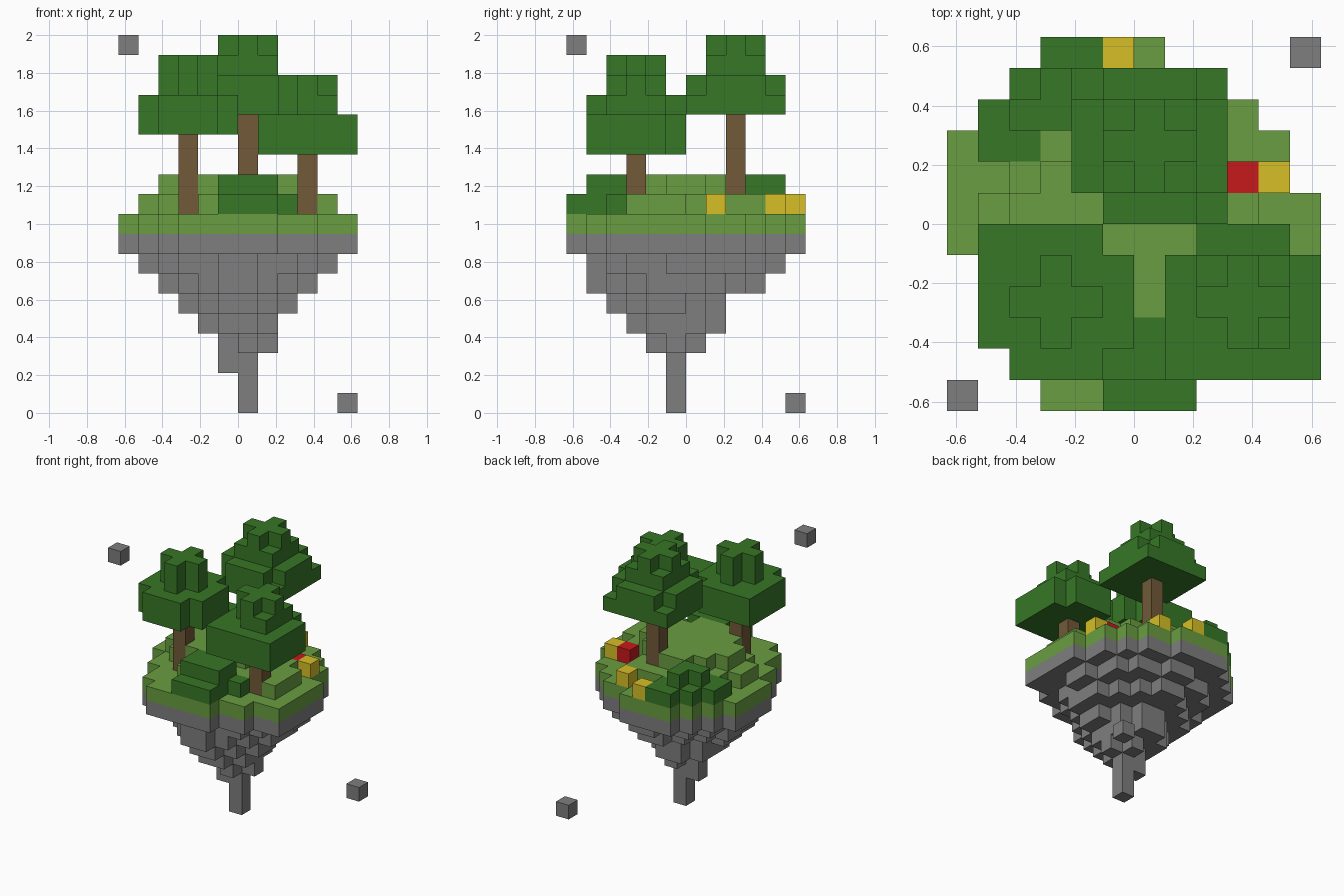
import bpy
import bmesh
from mathutils import Vector

U = 2 / 19          # edge of one block
HALF = 6            # the plan is twelve blocks wide

cube = bpy.data.objects.get("Cube")
if cube:
    bpy.data.objects.remove(cube, do_unlink=True)


def material(name, colour):
    mat = bpy.data.materials.new(name)
    mat.use_nodes = True
    rgba = (*colour, 1)
    mat.diffuse_color = rgba
    bsdf = next(n for n in mat.node_tree.nodes if n.type == "BSDF_PRINCIPLED")
    bsdf.inputs["Base Color"].default_value = rgba
    return mat


stone = material("stone grey", (.21, .21, .21))
grass = material("grass green", (.142, .34, .052))
leaf = material("leaf green", (.038, .184, .02))
bark = material("bark brown", (.165, .102, .04))
red = material("flower red", (.57, .01, .012))
yellow = material("flower yellow", (.67, .52, .02))


def box(xs, ys, zs):
    """All block cells within inclusive ranges."""
    return {(i, j, k)
            for i in range(xs[0], xs[1] + 1)
            for j in range(ys[0], ys[1] + 1)
            for k in range(zs[0], zs[1] + 1)}


def rows(first, level, spans):
    """One layer, given as a span of blocks for each successive row."""
    cells = set()
    for j, span in enumerate(spans, first):
        cells |= box(span, (j, j), (level, level))
    return cells


def oval(xs, ys, level):
    """One layer inside a rectangle, between a diamond and an ellipse."""
    cx, cy = sum(xs) / 2, sum(ys) / 2
    rx, ry = (xs[1] - xs[0] + 1) / 2, (ys[1] - ys[0] + 1) / 2
    return {c for c in box(xs, ys, (level, level))
            if (abs(c[0] - cx) / rx) ** 1.45 + (abs(c[1] - cy) / ry) ** 1.45 < 1}


def plus(x, y, zs):
    return box((x - 1, x + 1), (y, y), zs) | box((x, x), (y - 1, y + 1), zs)


def square(x, y, r, zs):
    return box((x - r, x + r), (y - r, y + r), zs)


def column(x, y, zs):
    return box((x, x), (y, y), zs)


def blocks(name, cells, mat):
    """Outer skin of a set of block cells as one flat-faced mesh."""
    bm = bmesh.new()
    for cell in sorted(cells):
        centre = Vector(cell) + Vector((.5 - HALF, .5 - HALF, .5))
        for axis in range(3):
            for sign in (-1, 1):
                near = list(cell)
                near[axis] += sign
                if tuple(near) in cells:
                    continue
                n, a, b = Vector(), Vector(), Vector()
                n[axis] = sign / 2
                a[(axis + 1) % 3] = sign / 2
                b[(axis + 2) % 3] = .5
                ring = (-a - b, a - b, a + b, b - a)
                bm.faces.new([bm.verts.new((centre + n + c) * U) for c in ring])
    bmesh.ops.remove_doubles(bm, verts=bm.verts, dist=U / 100)
    mesh = bpy.data.meshes.new(name)
    bm.to_mesh(mesh)
    bm.free()
    mesh.materials.append(mat)
    ob = bpy.data.objects.new(name, mesh)
    bpy.context.collection.objects.link(ob)


# Island plan, front row to back row
plan = [(3, 7), (2, 9), (2, 11), (1, 11), (1, 11), (0, 11),
        (0, 11), (0, 10), (0, 10), (1, 9), (2, 8), (3, 6)]

# Tapering rock underside
rock = rows(0, 8, plan) | column(6, 5, (0, 2)) | column(5, 5, (2, 2))
for level, xs, ys in ((3, (5, 7), (4, 6)), (4, (4, 7), (3, 7)),
                      (5, (3, 8), (2, 7)), (6, (2, 9), (1, 9)),
                      (7, (1, 10), (1, 10))):
    rock |= oval(xs, ys, level)
blocks("rock_underside", rock, stone)

# Trunks
front_right_trunk = column(3, 3, (10, 13))
front_left_trunk = column(9, 3, (10, 12))
back_trunk = column(6, 8, (11, 14))
blocks("front_right_trunk", front_right_trunk, bark)
blocks("front_left_trunk", front_left_trunk, bark)
blocks("back_trunk", back_trunk, bark)

# Bushes
front_bush = box((5, 7), (0, 2), (10, 10)) | box((5, 7), (1, 2), (11, 11))
front_bush |= column(8, 2, (10, 10))
back_bush = rows(8, 10, [(1, 2), (1, 3), (2, 4), (3, 4)])
back_bush |= rows(9, 11, [(2, 3), (3, 3)])
blocks("front_bush", front_bush, leaf)
blocks("back_bush", back_bush, leaf)

# Stepped grass top, left open around the flowers
turf = rows(0, 9, plan)
turf |= oval((1, 10), (2, 9), 10) | oval((2, 8), (3, 8), 11)
turf |= box((10, 10), (3, 4), (10, 10))
turf -= box((8, 10), (7, 8), (10, 11)) | column(10, 6, (10, 10))
for part in (front_right_trunk, front_left_trunk, back_trunk,
             front_bush, back_bush):
    turf -= part
blocks("grass_top", turf, grass)

# Canopies
canopy = square(3, 3, 2, (14, 15))
for x, y in ((1, 1), (5, 1), (5, 5)):
    canopy -= column(x, y, (14, 15))
blocks("front_right_canopy", canopy | plus(3, 3, (16, 17)), leaf)

canopy = square(9, 3, 2, (13, 14))
for x in (7, 11):
    canopy -= column(x, 5, (13, 14))
canopy |= square(9, 3, 1, (15, 15)) - column(8, 2, (15, 15))
blocks("front_left_canopy", canopy | plus(9, 3, (16, 16)), leaf)

canopy = square(6, 8, 2, (15, 16)) - column(4, 6, (15, 15))
for x in (4, 8):
    for y in (6, 10):
        canopy -= column(x, y, (16, 16))
canopy |= square(6, 8, 1, (17, 17)) | plus(6, 8, (18, 18))
blocks("back_canopy", canopy, leaf)

# Flowers
blocks("red_flower", column(9, 7, (10, 10)), red)
for name, x, y in (("side", 10, 7), ("back", 5, 11), ("back_left", 7, 10)):
    blocks(name + "_yellow_flower", column(x, y, (10, 10)), yellow)

# Loose floating stones
blocks("upper_loose_stone", column(0, 0, (18, 18)), stone)
blocks("lower_loose_stone", column(11, 11, (0, 0)), stone)
